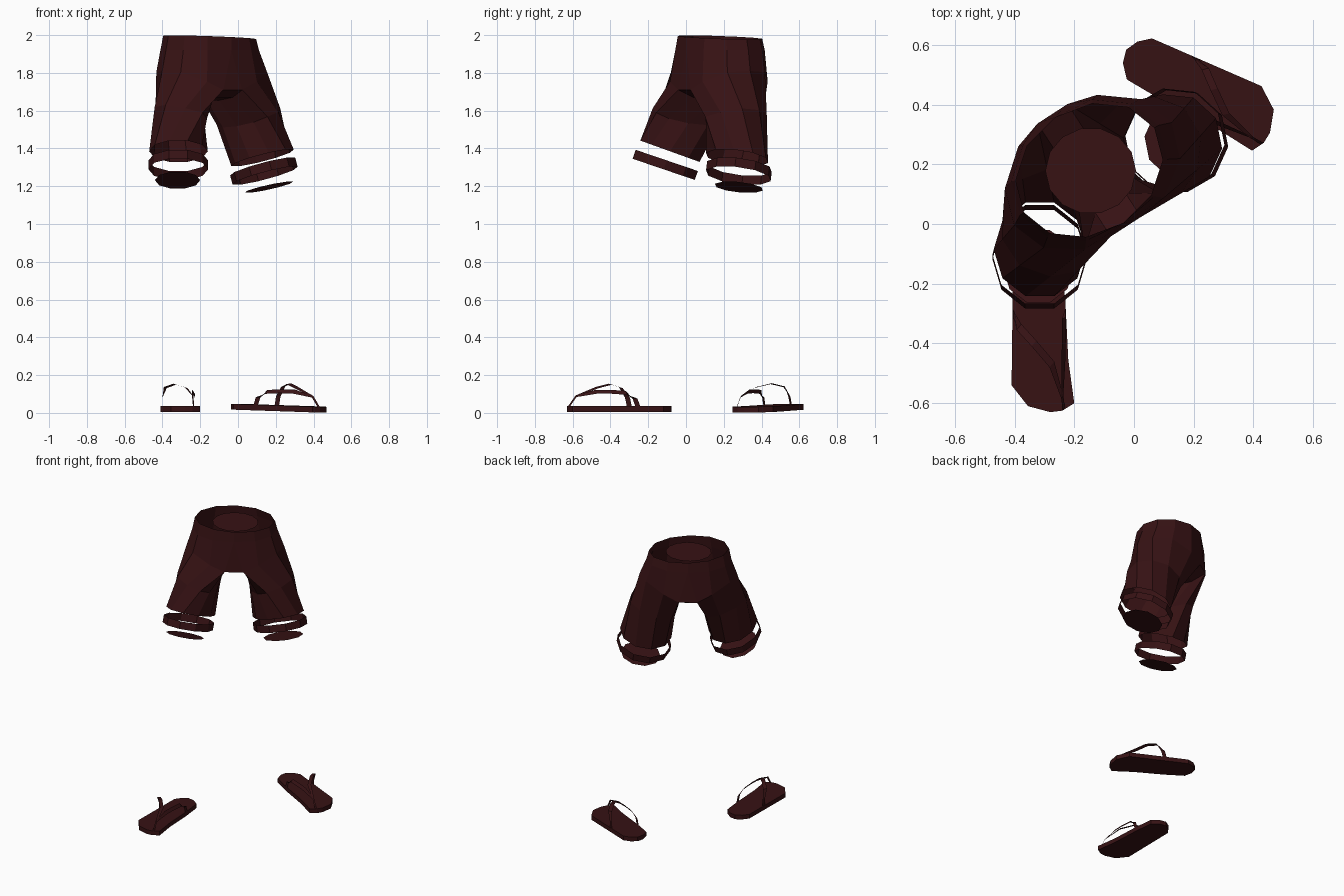
import bpy, bmesh, math
from mathutils import Vector as V

if "Cube" in bpy.data.objects:
    bpy.data.objects.remove(bpy.data.objects["Cube"])

mat = bpy.data.materials.new("dark_maroon")
mat.diffuse_color = (0.038, 0.006, 0.007, 1)
mat.use_nodes = True
mat.node_tree.nodes["Principled BSDF"].inputs["Base Color"].default_value = mat.diffuse_color


def finish(bm, name):
    bmesh.ops.remove_doubles(bm, verts=bm.verts, dist=0.0005)
    bmesh.ops.recalc_face_normals(bm, faces=bm.faces)
    me = bpy.data.meshes.new(name)
    bm.to_mesh(me)
    bm.free()
    me.materials.append(mat)
    ob = bpy.data.objects.new(name, me)
    bpy.context.collection.objects.link(ob)
    return ob


def loft(bm, rings, closed=True):
    vs = [[bm.verts.new(p) for p in r] for r in rings]
    for a, b in zip(vs, vs[1:]):
        n = len(a)
        for i in range(n if closed else n - 1):
            j = (i + 1) % n
            bm.faces.new((a[i], a[j], b[j], b[i]))


def tilted_ring(c, fwd, outer, r_out, r_fwd, slope, n=10):
    """Ring round a leg; k=3 is outermost, k=0 front, tilted up toward fwd."""
    f = (fwd + V((0, 0, slope))).normalized()
    out = []
    for k in range(n):
        a = (k - 3) * 2 * math.pi / n
        out.append(V(c) + outer * r_out * math.cos(a) - f * r_fwd * math.sin(a))
    return out


# pelvis frame
CEN = V((-0.15, 0.18, 0))
FRONT = V((0.545, -0.84, 0)).normalized()
LEFT = V((0.84, 0.545, 0)).normalized()


def half_loop(side, scale, zs, shift=V((0, 0, 0)), gap=0.0):
    pts = []
    for k in range(7):
        t = math.radians((k - 3) * 30)
        mid = k in (0, 6)
        fb = 0.21 * scale * (0.95 if mid and scale > 1 else 1)
        p = CEN + side * 0.26 * scale * math.cos(t) - FRONT * fb * math.sin(t)
        p += shift * math.cos(t)
        if mid:
            p += side * gap
        p.z = zs(p, abs(math.sin(t)))
        pts.append(p)
    return pts


D = V((0.91, -0.41, 0)).normalized()
legs = [
    dict(name="right", side=-LEFT, fwd=V((0, -1, 0)), outer=V((-1, 0, 0)), shift=V((-0.005, -0.025, 0)),
         hem=((-0.315, -0.085, 1.385), 0.155, 0.175, 0.36),
         band=((-0.316, -0.110, 1.313), 0.158, 0.183, 0.34),
         cap=((-0.32, -0.142, 1.232), 0.12, 0.137, 0.36)),
    dict(name="left", side=LEFT, fwd=D, outer=V((0.41, 0.91, 0)).normalized(), shift=V((0.03, 0, 0)),
         hem=((0.13, 0.27, 1.35), 0.168, 0.172, 0.28),
         band=((0.137, 0.28, 1.28), 0.175, 0.18, 0.29),
         cap=((0.163, 0.28, 1.195), 0.13, 0.132, 0.24)),
]


def waist_z(p, s):
    return 1.988 - 0.03 * (p.x + 0.15) - 0.03 * (p.y - 0.18)


# shorts: open waist, hips splitting at the crotch into two tapered legs
GAP = 0.06
bm = bmesh.new()
bridge = []
for L in legs:
    top = half_loop(L["side"], 1.13, lambda p, s: 1.81 - 0.10 * s ** 4, L["shift"], GAP)
    loft(bm, [half_loop(L["side"], 1.0, waist_z),
              half_loop(L["side"], 1.06, lambda p, s: 1.92), top], closed=False)
    crotch = [CEN + L["side"] * GAP + FRONT * d + V((0, 0, z))
              for d, z in ((-0.13, 1.665), (0, 1.655), (0.13, 1.67))]
    ring = top + crotch
    bridge.append([top[6]] + crotch + [top[0]])
    c, ro, rf, sl = L["hem"]
    hem = tilted_ring(c, L["fwd"], L["outer"], ro, rf, sl)
    mid = []
    for a, b in zip(ring, hem):
        m = a.lerp(b, 0.58)
        m.z = a.z * 0.55 + b.z * 0.45
        mid.append(m)
    loft(bm, [ring, mid, hem])
# gusset between the legs, closed up to the front and back seams
loft(bm, bridge, closed=False)
for k, end in ((6, 0), (0, 4)):
    seam = half_loop(LEFT, 1.06, lambda p, s: 1.92)[k]
    bm.faces.new([bm.verts.new(p) for p in (seam, bridge[0][end], bridge[1][end])])
finish(bm, "shorts")

# loose cuff bands and flat knee caps closing the body
for L in legs:
    c, ro, rf, sl = L["band"]
    ax = (L["fwd"] * sl - V((0, 0, 1))).normalized() * 0.025
    bm = bmesh.new()
    r = tilted_ring(c, L["fwd"], L["outer"], ro, rf, sl)
    loft(bm, [[p - ax for p in r], [p + ax for p in r]])
    finish(bm, L["name"] + "_cuff_band")
    c, ro, rf, sl = L["cap"]
    bm = bmesh.new()
    bm.faces.new([bm.verts.new(p) for p in tilted_ring(c, L["fwd"], L["outer"], ro, rf, sl)])
    finish(bm, L["name"] + "_knee_cap")

# waist disc inside the shorts
bm = bmesh.new()
bm.faces.new([bm.verts.new(V((-0.145 + 0.152 * math.cos(a), 0.178 + 0.145 * math.sin(a), 1.968)))
              for a in [i * math.pi / 7 for i in range(14)]])
finish(bm, "waist_disc")

# sandals, in local (toe-ward, inward, up)
SOLE = [(.185, -.105), (.255, -.05), (.275, .025), (.27, .065), (.245, .105), (.1, .085), (-.1, .075),
        (-.235, .06), (-.27, .015), (-.278, -.03), (-.255, -.07), (-.215, -.1)]
STRAPS = {
    "outer": [(-.055, -.1, .028), (-.045, -.095, .075), (-.01, -.08, .128), (.045, -.03, .146),
              (.115, .03, .128), (.225, .065, .085), (.265, .07, .028)],
    "inner": [(-.1, .075, .028), (-.085, .075, .07), (-.04, .07, .1), (.045, .07, .106),
              (.12, .068, .106), (.225, .065, .083)],
}
# ribbon width direction at the heel-side ends, then along the arch
WIDE = {"outer": (V((1, 0, 0)), V((0.75, -0.6, 0.2))), "inner": (V((1, 0, 0)), V((0.3, -0.5, 0.8)))}
for L, cen, lift in ((legs[0], V((-0.305, -0.355, 0.006)), 0), (legs[1], V((0.215, 0.442, 0.01)), 0.03)):
    def place(s, t, z):
        return cen + L["fwd"] * s - L["outer"] * t + V((0, 0, z - lift * s))
    bm = bmesh.new()
    loft(bm, [[place(s, t, z) for s, t in SOLE] for z in (0, 0.03)])
    for z in (0, 0.03):
        bm.faces.new([bm.verts.new(place(s, t, z)) for s, t in SOLE])
    finish(bm, L["name"] + "_sandal_sole")
    for key, path in STRAPS.items():
        bm = bmesh.new()
        rows = []
        for i, p in enumerate(path):
            w = 0.013 if i < 5 else 0.006
            d = WIDE[key][0 if i < 2 else 1] * w
            rows.append([place(*(V(p) + d * e)) for e in (-1, 1)])
        loft(bm, rows, closed=False)
        finish(bm, L["name"] + "_sandal_" + key + "_strap")
